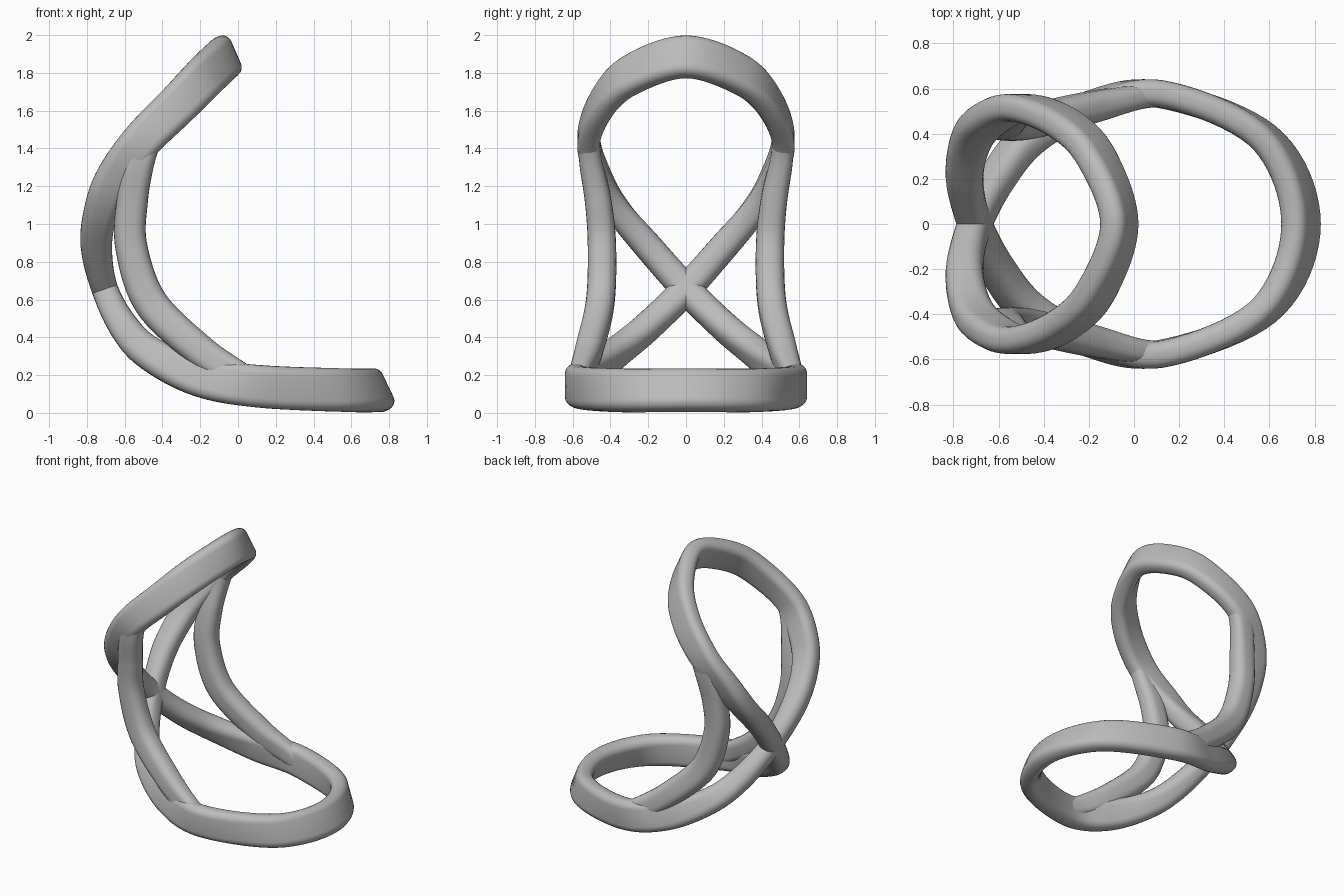
import bpy
import bmesh
import math
from mathutils import Vector

cube = bpy.data.objects.get("Cube")
if cube:
    bpy.data.objects.remove(cube, do_unlink=True)

# One plain grey for the whole piece
grey = bpy.data.materials.new("plain_grey")
grey.use_nodes = True
grey.diffuse_color = (0.5, 0.5, 0.5, 1)
grey.node_tree.nodes["Principled BSDF"].inputs["Base Color"].default_value = grey.diffuse_color

# The band's broad sides face this axis line, which runs along y
FOCUS_X, FOCUS_Z = 0.32, 1.0
STEPS = 10
CORNER_STEPS = 5


def mirrored(point):
    """Reflect one path point through the y = 0 plane."""
    x, y, *rest = point
    return (x, -y, *rest)


def catmull_rom(a, b, c, d, t):
    """Smooth interpolation of every component between b and c."""
    return [0.5 * (2 * q + (r - p) * t + (2 * p - 5 * q + 4 * r - s) * t * t
                   + (3 * q - p - 3 * r + s) * t ** 3)
            for p, q, r, s in zip(a, b, c, d)]


def sample_path(points, closed):
    count = len(points)

    def pick(i):
        return points[i % count] if closed else points[max(0, min(count - 1, i))]

    spans = count if closed else count - 1
    result = [catmull_rom(pick(i - 1), pick(i), pick(i + 1), pick(i + 2), k / STEPS)
              for i in range(spans) for k in range(STEPS)]
    if not closed:
        result.append(list(points[-1]))
    return result


def rounded_section(depth, width):
    """Rounded rectangle outline as (depth, width) offsets."""
    radius = 0.42 * min(depth, width)
    outline = []
    for corner, (sx, sy) in enumerate([(1, 1), (-1, 1), (-1, -1), (1, -1)]):
        for k in range(CORNER_STEPS + 1):
            angle = (corner + k / CORNER_STEPS) * math.pi / 2
            outline.append((sx * (depth / 2 - radius) + radius * math.cos(angle),
                            sy * (width / 2 - radius) + radius * math.sin(angle)))
    return outline


def sweep_band(name, points, closed):
    """Sweep the rounded section along a path of (x, y, z, depth, width)."""
    samples = sample_path(points, closed)
    count = len(samples)
    bm = bmesh.new()
    rings = []
    for i, (x, y, z, depth, width) in enumerate(samples):
        before = samples[i - 1] if closed or i else samples[0]
        after = samples[(i + 1) % count] if closed else samples[min(i + 1, count - 1)]
        tangent = (Vector(after[:3]) - Vector(before[:3])).normalized()
        inward = Vector((FOCUS_X - x, 0, FOCUS_Z - z))
        inward = (inward - tangent * inward.dot(tangent)).normalized()
        across = tangent.cross(inward)
        centre = Vector((x, y, z))
        rings.append([bm.verts.new(centre + inward * u + across * v)
                      for u, v in rounded_section(depth, width)])
    pairs = list(zip(rings, rings[1:]))
    if closed:
        pairs.append((rings[-1], rings[0]))
    else:
        bm.faces.new(rings[0])
        bm.faces.new(rings[-1])
    for first, second in pairs:
        for j in range(len(first)):
            bm.faces.new((first[j - 1], first[j], second[j], second[j - 1]))
    bmesh.ops.recalc_face_normals(bm, faces=bm.faces)
    mesh = bpy.data.meshes.new(name)
    bm.to_mesh(mesh)
    bm.free()
    mesh.materials.append(grey)
    band = bpy.data.objects.new(name, mesh)
    bpy.context.collection.objects.link(band)
    bpy.ops.object.select_all(action="DESELECT")
    band.select_set(True)
    bpy.context.view_layer.objects.active = band
    bpy.ops.object.shade_smooth_by_angle(angle=math.radians(40))
    return band


# Half of the upper loop, from its tip down to the crossing
upper_half = [
    (-0.065, 0, 1.885, 0.23, 0.12),
    (-0.17, 0.3, 1.785, 0.23, 0.12),
    (-0.32, 0.45, 1.63, 0.22, 0.12),
    (-0.51, 0.515, 1.44, 0.21, 0.12),
    (-0.655, 0.455, 1.24, 0.2, 0.13),
    (-0.725, 0.36, 1.07, 0.18, 0.14),
    (-0.75, 0.2, 0.88, 0.165, 0.15),
]
crossing = (-0.705, 0, 0.655, 0.14, 0.155)

# Half of the lower loop, from its tip back to the crossing
lower_half = [
    (0.74, 0, 0.12, 0.235, 0.12),
    (0.58, 0.38, 0.12, 0.23, 0.12),
    (0.12, 0.575, 0.14, 0.225, 0.12),
    (-0.2, 0.52, 0.19, 0.21, 0.12),
    (-0.46, 0.38, 0.31, 0.18, 0.14),
    (-0.6, 0.21, 0.45, 0.16, 0.15),
]

# One continuous figure-eight band that crosses itself at the back
path = upper_half + [crossing]
path += [mirrored(p) for p in reversed(lower_half)]
path += lower_half[1:] + [crossing]
path += [mirrored(p) for p in reversed(upper_half[1:])]
sweep_band("figure_eight_band", path, closed=True)

# Side struts joining the two loops
strut = [
    (-0.46, 0.515, 1.5, 0.15, 0.1),
    (-0.52, 0.505, 1.34, 0.16, 0.12),
    (-0.56, 0.465, 1.12, 0.165, 0.14),
    (-0.565, 0.445, 0.88, 0.17, 0.15),
    (-0.46, 0.455, 0.58, 0.18, 0.15),
    (-0.2, 0.515, 0.33, 0.17, 0.14),
    (0.0, 0.56, 0.2, 0.15, 0.11),
    (0.12, 0.57, 0.14, 0.12, 0.1),
]
sweep_band("left_strut" if strut[0][0] > 0 else "back_strut", strut, closed=False)
sweep_band("front_strut", [mirrored(p) for p in strut], closed=False)
